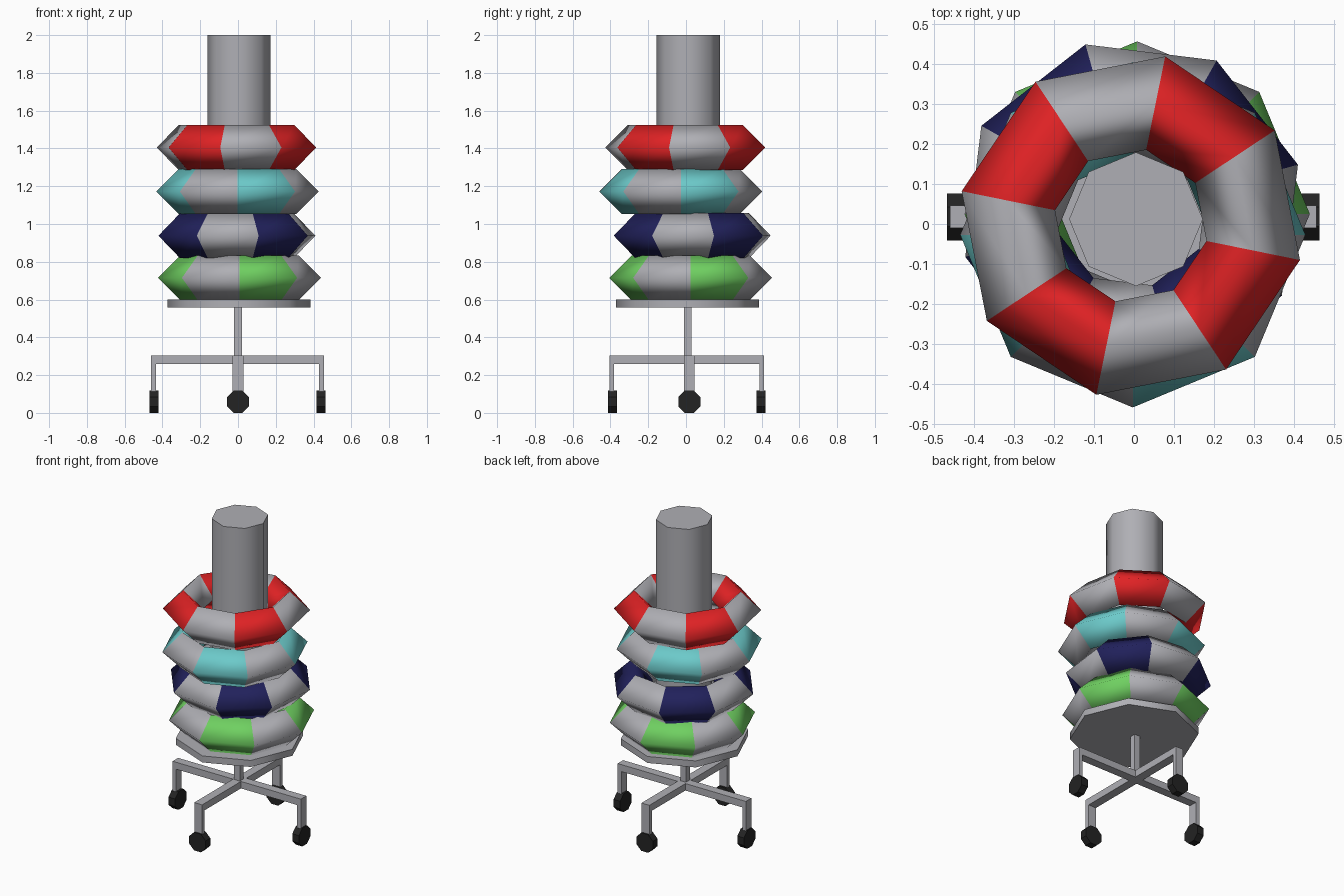
import bpy, bmesh, math
from mathutils import Matrix

if "Cube" in bpy.data.objects:
    bpy.data.objects.remove(bpy.data.objects["Cube"])


def material(name, rgb):
    m = bpy.data.materials.new(name)
    m.diffuse_color = (*rgb, 1)
    m.use_nodes = True
    m.node_tree.nodes["Principled BSDF"].inputs["Base Color"].default_value = m.diffuse_color
    return m


GRAY = material("light gray", (0.43, 0.43, 0.46))
RED = material("red", (0.74, 0.016, 0.018))
CYAN = material("cyan", (0.15, 0.59, 0.59))
NAVY = material("navy", (0.015, 0.015, 0.105))
GREEN = material("green", (0.16, 0.63, 0.12))
BLACK = material("black", (0.017, 0.017, 0.017))


def finish(name, bm, mats, smooth=0):
    bmesh.ops.recalc_face_normals(bm, faces=bm.faces[:])
    me = bpy.data.meshes.new(name)
    bm.to_mesh(me)
    bm.free()
    ob = bpy.data.objects.new(name, me)
    bpy.context.collection.objects.link(ob)
    for m in mats:
        me.materials.append(m)
    if smooth:
        bpy.ops.object.select_all(action='DESELECT')
        ob.select_set(True)
        bpy.context.view_layer.objects.active = ob
        if smooth >= 180:
            bpy.ops.object.shade_smooth()
        else:
            bpy.ops.object.shade_smooth_by_angle(angle=math.radians(smooth))
    return ob


def prism(name, center, r, depth, mat, turn=0, rot=None, smooth=0):
    """Eight-sided cylinder; turn spins it about its own axis."""
    bm = bmesh.new()
    mtx = Matrix.Translation(center) @ (rot or Matrix()) @ Matrix.Rotation(math.radians(turn), 4, 'Z')
    bmesh.ops.create_cone(bm, cap_ends=True, segments=8, radius1=r, radius2=r, depth=depth, matrix=mtx)
    return finish(name, bm, [mat], smooth)


def box(name, lo, hi, mat, rot=None):
    bm = bmesh.new()
    c = [(a + b) / 2 for a, b in zip(lo, hi)]
    s = [b - a for a, b in zip(lo, hi)]
    mtx = (rot or Matrix()) @ Matrix.Translation(c) @ Matrix.Diagonal((*s, 1))
    bmesh.ops.create_cube(bm, size=1, matrix=mtx)
    return finish(name, bm, [mat])


def ring(name, center, start, mat, major=0.312, minor=0.119):
    """Eight segments with a diamond section; every other segment is coloured."""
    bm = bmesh.new()
    loops = []
    for i in range(8):
        a = math.radians(start + 45 * i)
        loop = []
        for j in range(4):
            b = j * math.pi / 2
            r = major + minor * math.cos(b)
            loop.append(bm.verts.new((center[0] + r * math.cos(a), center[1] + r * math.sin(a),
                                      center[2] + minor * math.sin(b))))
        loops.append(loop)
    for i in range(8):
        p, q = loops[i], loops[(i + 1) % 8]
        for j in range(4):
            k = (j + 1) % 4
            f = bm.faces.new((p[j], q[j], q[k], p[k]))
            f.material_index = 1 - i % 2
    return finish(name, bm, [GRAY, mat], 180)


# striped rings, bottom to top, each slightly off centre
ring("green_ring", (0.008, 0.025, 0.715), 0, GREEN)
ring("navy_ring", (-0.006, 0.033, 0.938), 15.5, NAVY)
ring("cyan_ring", (-0.003, -0.027, 1.172), 0, CYAN)
ring("red_ring", (-0.008, -0.004, 1.405), 33.5, RED)

# round post and seat plate
prism("post", (0.005, 0.012, 1.29), 0.167, 1.42, GRAY, smooth=50)
prism("seat_plate", (0.005, 0.008, 0.58), 0.378, 0.042, GRAY, smooth=50)

# pedestal
CY = 0.01
box("pedestal_column", (-0.02, CY - 0.02, 0.27), (0.02, CY + 0.02, 0.565), GRAY)

# four arms, each with a drop leg and a caster wheel
for i, (cx, cy, length) in enumerate([(-0.002, 0.018, 0.458), (0, 0.004, 0.41),
                                      (-0.002, 0.018, 0.458), (0, 0.004, 0.41)]):
    m = Matrix.Translation((cx, cy, 0)) @ Matrix.Rotation(i * math.pi / 2, 4, 'Z')
    box(f"arm_{i}", (0, -0.028, 0.26), (length, 0.028, 0.305), GRAY, m)
    box(f"leg_{i}", (length - 0.026, -0.028, 0.09), (length, 0.028, 0.262), GRAY, m)
    hub = m @ Matrix.Translation((length - 0.016, 0, 0.059))
    prism(f"wheel_{i}", hub.translation, 0.0635, 0.047, BLACK, 22.5,
          hub.to_3x3().to_4x4() @ Matrix.Rotation(math.pi / 2, 4, 'Y'))
